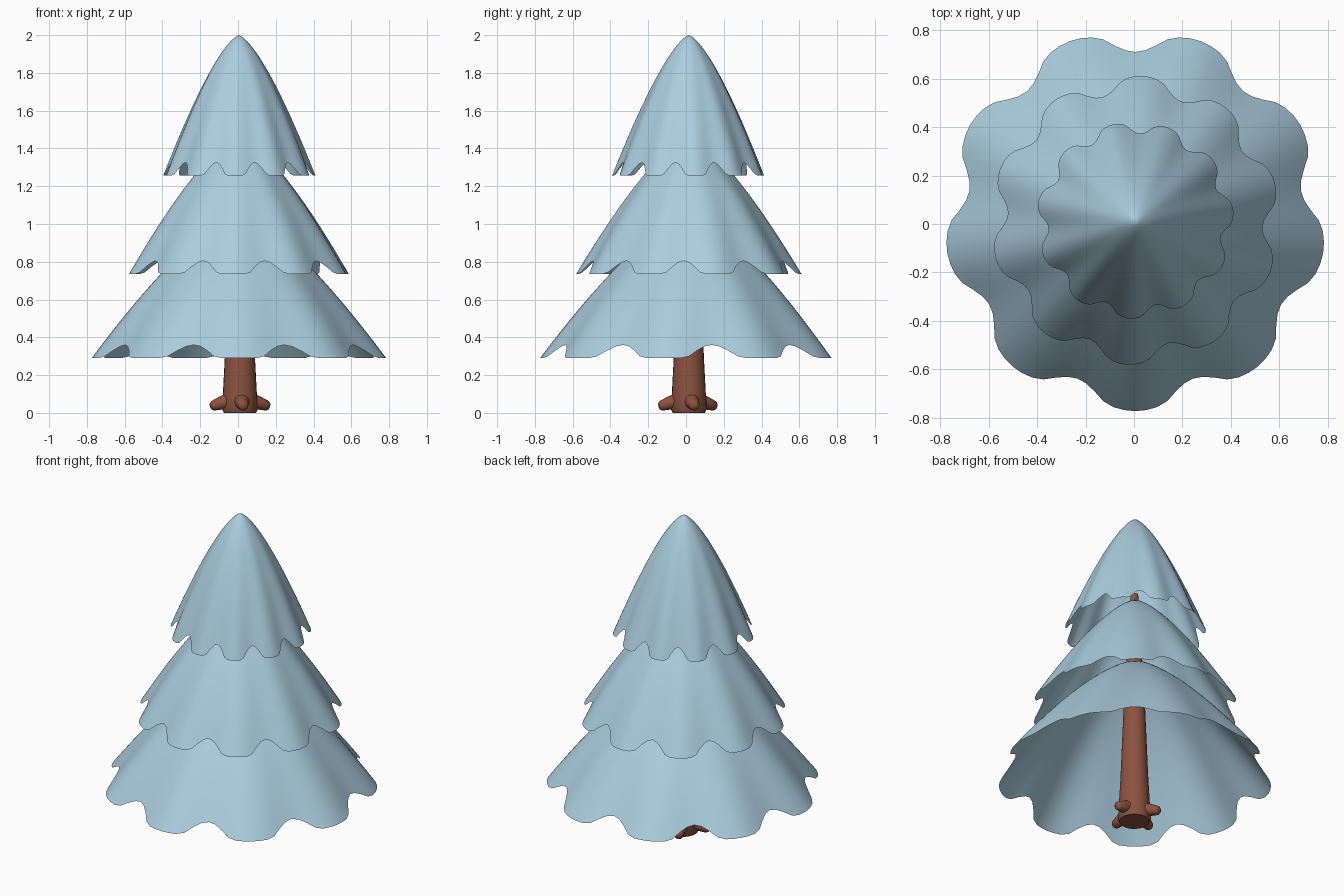
import bpy, bmesh
from math import sin, cos, pi, radians
from mathutils import Vector

cube = bpy.data.objects.get("Cube")
if cube:
    bpy.data.objects.remove(cube, do_unlink=True)

AXIS = Vector((0.005, 0.015, 0))   # the tree stands slightly off centre


def material(name, colour):
    m = bpy.data.materials.new(name)
    m.use_nodes = True
    m.diffuse_color = (*colour, 1)
    m.node_tree.nodes["Principled BSDF"].inputs["Base Color"].default_value = (*colour, 1)
    return m


FOLIAGE = material("frosty_blue", (0.41, 0.61, 0.73))
BARK = material("red_brown", (0.26, 0.085, 0.05))


def finish(name, bm, mat):
    bmesh.ops.recalc_face_normals(bm, faces=bm.faces)
    mesh = bpy.data.meshes.new(name)
    bm.to_mesh(mesh)
    bm.free()
    mesh.materials.append(mat)
    ob = bpy.data.objects.new(name, mesh)
    bpy.context.collection.objects.link(ob)
    bpy.ops.object.select_all(action='DESELECT')
    ob.select_set(True)
    bpy.context.view_layer.objects.active = ob
    bpy.ops.object.shade_smooth_by_angle(angle=radians(50))
    return ob


def bridge(bm, lower, upper):
    for i in range(len(lower)):
        j = (i + 1) % len(lower)
        bm.faces.new((lower[i], lower[j], upper[j], upper[i]))


def skirt(name, hem, apex, radius, lobes, phase, notch=0.07, fold=0.03, rows=16):
    """Open bell of foliage with folds and a scalloped hem."""
    bm = bmesh.new()
    tip = bm.verts.new(AXIS + Vector((0, 0, apex)))
    segments = lobes * 12
    above = None
    for row in range(1, rows + 1):
        ring = []
        for i in range(segments):
            a = 2 * pi * i / segments + radians(phase)
            wave = cos(lobes * (a - radians(phase)))
            lift = notch * max(0, 0.15 - wave) / 1.15
            # rows crowd towards the rounded tip
            t = (row / rows) ** 1.5 * (1 - lift / (apex - hem))
            r = radius * t ** 0.7 * (1 + fold * wave * t)
            ring.append(bm.verts.new(AXIS + Vector((r * cos(a), r * sin(a), apex - t * (apex - hem)))))
        if above:
            bridge(bm, ring, above)
        else:
            for i in range(segments):
                bm.faces.new((tip, ring[i], ring[(i + 1) % segments]))
        above = ring
    return finish(name, bm, FOLIAGE)


def tube(name, points, radii, sides):
    """Capped round tube through points, one radius each."""
    bm = bmesh.new()
    rings = []
    turn = (points[-1] - points[0]).to_track_quat('Z', 'Y')
    for p, r in zip(points, radii):
        rings.append([bm.verts.new(p + turn @ Vector((r * cos(2 * pi * i / sides), r * sin(2 * pi * i / sides), 0)))
                      for i in range(sides)])
    for lower, upper in zip(rings, rings[1:]):
        bridge(bm, lower, upper)
    bm.faces.new(rings[0])
    bm.faces.new(rings[-1])
    return finish(name, bm, BARK)


# Foliage tiers
skirt("bottom_foliage", 0.29, 1.05, 0.765, 9, 270)
skirt("middle_foliage", 0.735, 1.46, 0.58, 10, 267)
skirt("top_foliage", 1.256, 2.0, 0.395, 11, 267)

# Trunk, flared at the foot and tapering up through the foliage
foot = AXIS + Vector((0.005, 0, 0))
heights = (0, 0.02, 0.1, 0.29, 0.8, 1.5)
tube("trunk", [foot + Vector((0, 0, z)) for z in heights],
     (0.085, 0.095, 0.09, 0.08, 0.06, 0.022), 24)

# Root stubs
for side, angle in (("left", 12), ("back", 115), ("right", 195), ("front", 277)):
    out = Vector((cos(radians(angle)), sin(radians(angle)), 0))
    path = [foot + out * d + Vector((0, 0, z)) for d, z in ((0.05, 0.065), (0.11, 0.05), (0.15, 0.037), (0.16, 0.034))]
    tube(side + "_root", path, (0.045, 0.034, 0.026, 0.016), 12)
